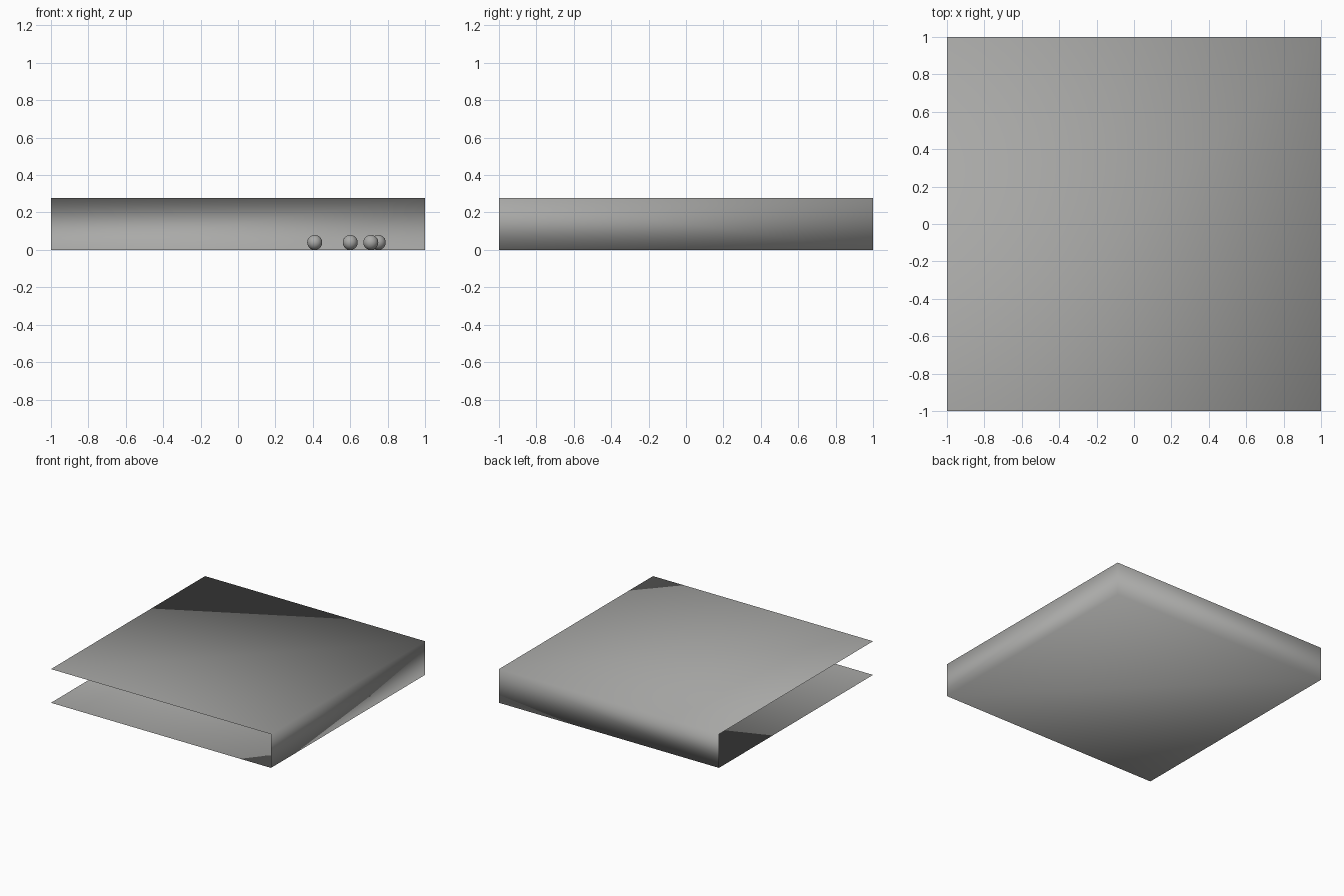
import bpy, bmesh
from mathutils import Vector

if "Cube" in bpy.data.objects:
    bpy.data.objects.remove(bpy.data.objects["Cube"])

HEIGHT = 0.277
BALL_R = 0.04

grey = bpy.data.materials.new("plain grey")
grey.diffuse_color = (0.40, 0.40, 0.39, 1)
grey.use_nodes = True
grey.node_tree.nodes["Principled BSDF"].inputs["Base Color"].default_value = grey.diffuse_color


def finish(name, bm):
    """Turn a bmesh into a smooth grey object."""
    for f in bm.faces:
        f.smooth = True
    mesh = bpy.data.meshes.new(name)
    bm.to_mesh(mesh)
    bm.free()
    mesh.materials.append(grey)
    obj = bpy.data.objects.new(name, mesh)
    bpy.context.collection.objects.link(obj)
    return obj


# Room shell: thin floor, ceiling, right and back walls; front and left open
bm = bmesh.new()
bmesh.ops.create_cube(bm, size=2)
bmesh.ops.scale(bm, vec=Vector((1, 1, HEIGHT / 2)), verts=bm.verts)
bmesh.ops.translate(bm, vec=Vector((0, 0, HEIGHT / 2)), verts=bm.verts)
bm.normal_update()
open_sides = [f for f in bm.faces if f.normal.x < -0.5 or f.normal.y < -0.5]
bmesh.ops.delete(bm, geom=open_sides, context='FACES_ONLY')
finish("room_shell", bm)

# Balls resting on the floor inside the room
for i, (x, y) in enumerate([(0.41, 0.1), (0.60, 0.4), (0.71, -0.1), (0.75, 0.25)]):
    bm = bmesh.new()
    bmesh.ops.create_uvsphere(bm, u_segments=32, v_segments=16, radius=BALL_R)
    ball = finish(f"ball_{i + 1}", bm)
    ball.location = (x, y, BALL_R)
